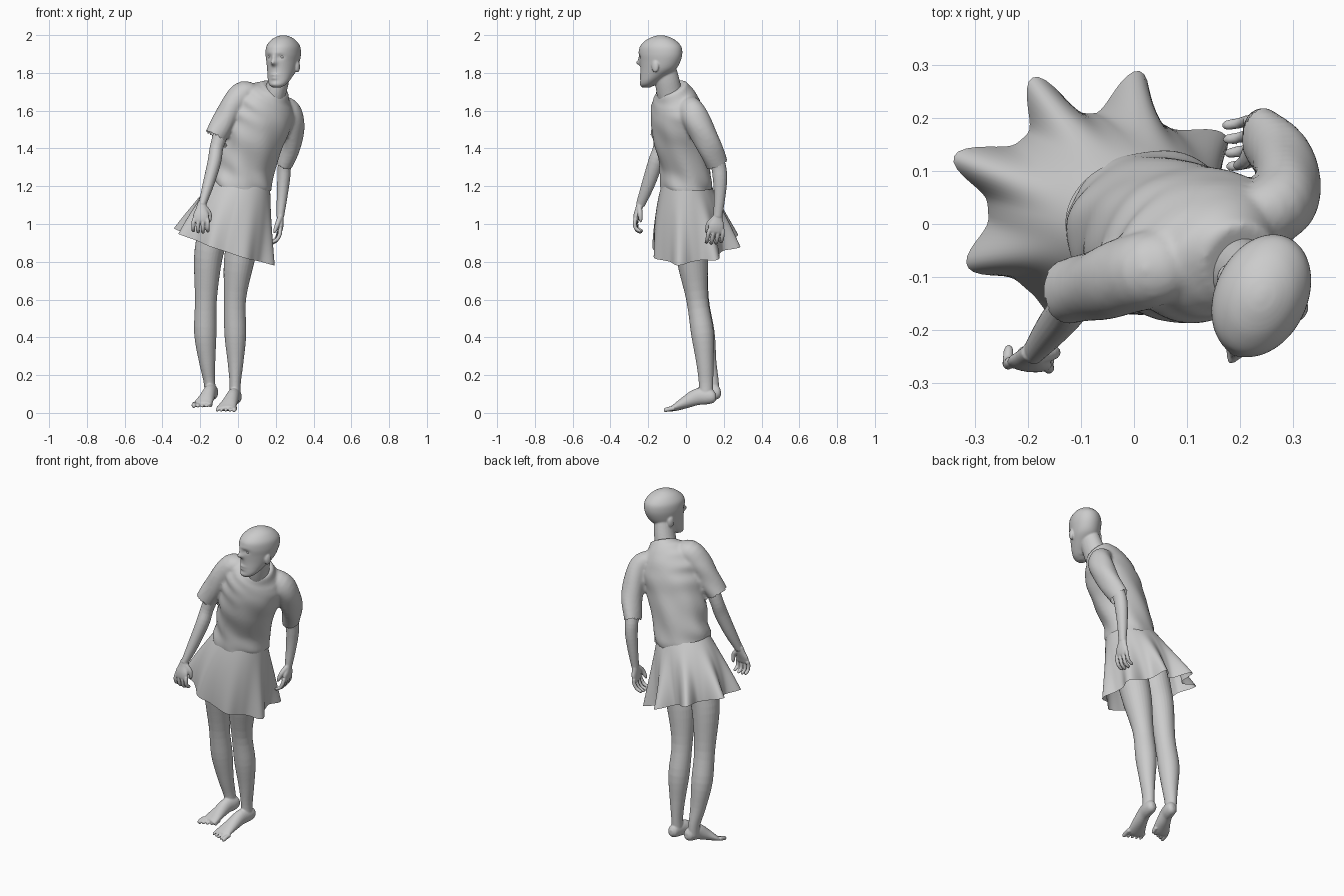
import bpy, bmesh, math
from mathutils import Vector, Matrix

TAU = 2 * math.pi


def finish(name, bm):
    bmesh.ops.recalc_face_normals(bm, faces=bm.faces)
    me = bpy.data.meshes.new(name)
    bm.to_mesh(me)
    bm.free()
    me.polygons.foreach_set("use_smooth", [True] * len(me.polygons))
    ob = bpy.data.objects.new(name, me)
    bpy.context.collection.objects.link(ob)
    return ob


def merge(name, parts, voxel, smooth, cuts=()):
    # Fuse closed parts into one skin, then open it at the cut planes (centre, outward, radius)
    bm = bmesh.new()
    for p in parts:
        bm.from_mesh(p.data)
        bpy.data.objects.remove(p)
    tmp = finish("tmp", bm)
    rm = tmp.modifiers.new("fuse", 'REMESH')
    rm.mode, rm.voxel_size = 'VOXEL', voxel
    tmp.modifiers.new("soften", 'SMOOTH').iterations = smooth
    bm = bmesh.new()
    bm.from_object(tmp, bpy.context.evaluated_depsgraph_get())
    bpy.data.objects.remove(tmp)
    for c, d, r in cuts:
        c, d = Vector(c), Vector(d).normalized()
        bmesh.ops.delete(bm, context='VERTS', geom=[
            v for v in bm.verts if (v.co - c).dot(d) > -.008 and (v.co - c).length < r])
    return finish(name, bm)


def bridge(bm, rings):
    for a, b in zip(rings, rings[1:]):
        for i in range(len(a)):
            bm.faces.new((a[i - 1], a[i], b[i], b[i - 1]))


def spline(pts, sub):
    # Catmull-Rom through tuples (x, y, z, radius_a, radius_b)
    p = [Vector(q) for q in pts]
    p = [2 * p[0] - p[1]] + p + [2 * p[-1] - p[-2]]
    out = []
    for i in range(1, len(p) - 2):
        a, b, c, d = p[i - 1:i + 3]
        for t in (s / sub for s in range(sub)):
            out.append(0.5 * (2 * b + (c - a) * t + (2 * a - 5 * b + 4 * c - d) * t * t
                              + (3 * b - a - 3 * c + d) * t ** 3))
    return out + [p[-2]]


def tube(name, pts, n=20, sub=4, ref=(1, 0, 0), flat=False, fold=None, mat=Matrix(), warp=None):
    path = spline(pts, sub)
    bm = bmesh.new()
    rings = []
    for i, q in enumerate(path):
        t = Vector((path[min(i + 1, len(path) - 1)] - path[max(i - 1, 0)])[:3])
        t = Vector((0, 0, 1)) if flat else t.normalized()
        u = Vector(ref)
        u = (u - t * u.dot(t)).normalized()
        v = t.cross(u)
        ring = []
        for a in (TAU * k / n for k in range(n)):
            m = fold(i / (len(path) - 1), a) if fold else 1
            co = Vector(q[:3]) + (u * max(q[3], .002) * math.cos(a) + v * max(q[4], .002) * math.sin(a)) * m
            ring.append(bm.verts.new(mat @ (warp(co) if warp else co)))
        rings.append(ring)
    bridge(bm, rings)
    bm.faces.new(rings[0])
    bm.faces.new(rings[-1])
    return finish(name, bm)


def ball(name, loc, scale, mat):
    bm = bmesh.new()
    m = mat @ Matrix.Translation(loc) @ Matrix.Diagonal((*scale, 1))
    bmesh.ops.create_uvsphere(bm, u_segments=16, v_segments=10, radius=1, matrix=m)
    return finish(name, bm)


# Head: horizontal sections (z, half width, front, back), face shaped by soft bumps
HEAD = Matrix.Translation((.237, -.14, 0)) @ Matrix.Rotation(math.radians(-25), 4, 'Z')
sections = [(1.722, .02, -.097, -.06), (1.735, .042, -.106, -.03), (1.755, .056, -.106, 0),
            (1.785, .066, -.106, .045), (1.82, .075, -.106, .09), (1.86, .082, -.109, .115),
            (1.90, .087, -.114, .126), (1.94, .083, -.108, .12), (1.973, .062, -.075, .088),
            (1.992, .034, -.035, .048), (1.999, .008, -.005, .018)]
BUMPS = [(0, 1.853, .015, .014, -.027), (0, 1.877, .011, .02, -.011), (.034, 1.885, .017, .012, .008),
         (-.034, 1.885, .017, .012, .008), (0, 1.789, .022, .007, -.008), (0, 1.772, .019, .007, -.007),
         (0, 1.74, .024, .012, -.006), (0, 1.907, .045, .01, -.003)]


def face(co):
    if co.y < -.03:
        co.y += sum(h * math.exp(-((co.x - a) / c) ** 2 - ((co.z - b) / d) ** 2) for a, b, c, d, h in BUMPS)
    return co


head = [tube("skull", [(0, (f + b) / 2, z, w, (b - f) / 2) for z, w, f, b in sections],
             n=72, sub=7, flat=True, mat=HEAD, warp=face),
        tube("neck", [(.18, -.07, 1.64, .064, .07), (.198, -.088, 1.70, .058, .068),
                      (.215, -.1, 1.76, .055, .065), (.23, -.115, 1.83, .05, .06)], n=24)]
for s, side in ((-1, "right"), (1, "left")):
    ball(side + "_eye", (s * .034, -.086, 1.884), (.014, .012, .009), HEAD)
    head.append(ball("ear", (s * .081, .012, 1.833), (.011, .02, .032), HEAD))
merge("head", head, .005, 2)


# Shirt: leaning, twisted body fused with both sleeves, creased toward the waist
def creases(t, a):
    w = max(0, 1 - t * 1.25)
    return 1 + w * (.025 * math.sin(7 * a + 16 * t) + .02 * math.sin(34 * t + 3 * a)) \
        + .035 * max(0, -math.cos(a)) * math.sin(50 * t + 2 * a) * math.sin(math.pi * t)


def sleeve_fold(t, a):
    return 1 + .04 * math.sin(3 * a + 14 * t) * t


shirt = [
    tube("body", [(.02, 0, 1.165, .152, .128), (.025, 0, 1.21, .158, .134), (.045, -.005, 1.31, .153, .13),
                  (.085, -.03, 1.45, .162, .14), (.12, -.042, 1.55, .17, .14), (.145, -.05, 1.62, .165, .128),
                  (.168, -.058, 1.67, .135, .11), (.188, -.068, 1.705, .092, .09), (.196, -.075, 1.722, .072, .078)],
         n=64, sub=8, ref=(.93, .36, -.1), fold=creases),
    tube("sleeve", [(.10, -.07, 1.67, .05, .06), (.035, -.083, 1.692, .066, .072), (-.02, -.1, 1.635, .067, .072),
                    (-.07, -.115, 1.55, .063, .066), (-.128, -.13, 1.455, .057, .06)], n=32, fold=sleeve_fold,
         ref=(.6, 0, -.8)),
    tube("sleeve", [(.20, 0, 1.63, .05, .06), (.268, .03, 1.60, .062, .068), (.288, .065, 1.53, .063, .072),
                    (.28, .12, 1.42, .056, .066), (.24, .168, 1.305, .043, .058)], n=32, fold=sleeve_fold)]
merge("shirt", shirt, .009, 4, [((.02, 0, 1.172), (-.05, 0, -1), .25), ((-.128, -.13, 1.455), (-.5, -.13, -.85), .08),
                                ((.24, .168, 1.305), (-.3, .38, -.9), .08)])


# Hands: palm, curled fingers and thumb, returned as parts to fuse with the arm
def hand(wrist, down, across, curl):
    w, d, a, c = (Vector(v) for v in (wrist, down, across, curl))
    d.normalize()

    def at(x, y, z, r, q):
        return (*(w + a * x + c * y + d * z), r, q)
    parts = [tube("palm", [at(0, 0, -.015, .021, .018), at(0, 0, .02, .03, .018), at(0, -.002, .055, .042, .017),
                           at(0, 0, .085, .04, .013), at(0, .002, .095, .03, .006)], n=16, ref=across),
             tube("thumb", [at(.018, .004, .015, .015, .015), at(.042, .018, .045, .013, .013),
                            at(.046, .03, .08, .010, .010), at(.044, .035, .095, .003, .003)], n=10, ref=across)]
    for x, k in (((i - 1.5) * .024, 1 - .08 * abs(i - 1.6)) for i in range(4)):
        parts.append(tube("finger", [at(x, 0, .075, .0105, .011), at(x * 1.1, .002, .10, .0105, .011),
                                     at(x * 1.1, .016, .075 + .06 * k, .010, .010),
                                     at(x * 1.1, .042, .075 + .075 * k, .009, .009),
                                     at(x * 1.1, .05, .075 + .073 * k, .002, .002)], n=10, sub=3, ref=across))
    return parts


# Arms
arm = tube("arm", [(-.03, -.103, 1.6, .04, .04), (-.075, -.12, 1.52, .042, .042), (-.112, -.135, 1.41, .036, .038),
                   (-.125, -.16, 1.33, .036, .04), (-.157, -.2, 1.21, .03, .035), (-.19, -.242, 1.10, .02, .024)])
merge("right_arm", [arm] + hand((-.192, -.245, 1.10), (-.07, -.25, -1), (.97, -.1, 0), (.1, .95, 0)), .0035, 2)
arm = tube("arm", [(.285, .08, 1.5, .04, .04), (.275, .125, 1.42, .042, .044), (.248, .168, 1.32, .036, .04),
                   (.242, .18, 1.24, .034, .038), (.233, .178, 1.14, .028, .03), (.224, .168, 1.04, .02, .024)])
merge("left_arm", [arm] + hand((.224, .168, 1.045), (-.05, -.12, -1), (.1, -.98, 0), (-.95, -.1, 0)), .0035, 2)

# Skirt: tilted flare whose hem breaks into eight folds, shallow at the front
bm = bmesh.new()
rings = []
for t in (j / 24 for j in range(25)):
    ring = []
    for a in (TAU * k / 160 for k in range(160)):
        ca, sa = math.cos(a), math.sin(a)
        front, right, back = max(0, -sa) ** 1.5, max(0, ca), max(0, sa)
        lobe = ((1 + math.cos(8 * (a - math.radians(162)))) / 2) ** 1.8
        valley = .195 + .012 * front + .03 * right + .01 * max(0, -ca) - .027 * back
        r = valley + .035 + (lobe * (.085 - .07 * front - .025 * right + .005 * back) - .035) * t ** 1.1
        hx, hy = -.07 + r * ca, .04 + r * sa
        tx, ty = .02 + .148 * ca, .125 * sa
        e = t + .4 * t * (1 - t)
        top, hem = 1.225 - .12 * tx, .85 - .336 * hx + .11 * hy
        ring.append(bm.verts.new((tx + (hx - tx) * e, ty + (hy - ty) * e, top + (hem - top) * t)))
    rings.append(ring)
bridge(bm, rings)
finish("skirt", bm)


# Feet with toes pointing slightly down, returned as parts to fuse with the leg
def foot(off, s, length):
    def at(x, y, z, a, b):
        return (off[0] + x, off[1] + y * length, off[2] + z, a, b)
    parts = [tube("sole", [at(0, .16, .085, .012, .015), at(0, .145, .085, .028, .033), at(-.004, .11, .087, .033, .042),
                           at(-.015, .06, .085, .034, .044), at(-.032, 0, .057, .041, .033),
                           at(-.05, -.05, .031, .05, .02), at(-.058, -.07, .023, .048, .014),
                           at(-.06, -.078, .021, .04, .008)], n=24, ref=(.97, -.24, 0))]
    for i, r in enumerate((.0125, .0095, .009, .0085, .008)):
        x, tip = -.055 - s * (i - 2) * .0225, -.118 + .009 * i
        parts.append(tube("toe", [at(x + .004, -.06 + .006 * i, .026, r, r), at(x, tip + .018, .018, r, r),
                                  at(x, tip + .004, .012, r * .8, r * .8), at(x, tip, .011, .002, .002)], n=10, sub=3))
    return parts


# Legs
leg = tube("leg", [(.06, .02, 1.13, .05, .06), (.055, .02, 1.08, .085, .095), (.035, .025, .95, .086, .092),
                   (.005, .035, .8, .08, .082), (-.016, .06, .6, .058, .058), (-.014, .087, .42, .058, .06),
                   (-.013, .1, .27, .042, .046), (-.015, .106, .16, .03, .038), (-.016, .106, .08, .03, .036)], n=28)
merge("left_leg", [leg] + foot((-.01, 0, 0), 1, 1), .0045, 2)
leg = tube("leg", [(-.1, .02, 1.13, .05, .06), (-.105, .02, 1.08, .085, .095), (-.13, .025, .95, .084, .09),
                   (-.158, .035, .82, .075, .08), (-.17, .063, .6, .058, .058), (-.173, .092, .42, .059, .06),
                   (-.163, .115, .27, .043, .046), (-.152, .135, .17, .031, .038), (-.146, .14, .1, .03, .036)], n=28)
merge("right_leg", [leg] + foot((-.134, .053, .022), -1, .82), .0045, 2)
